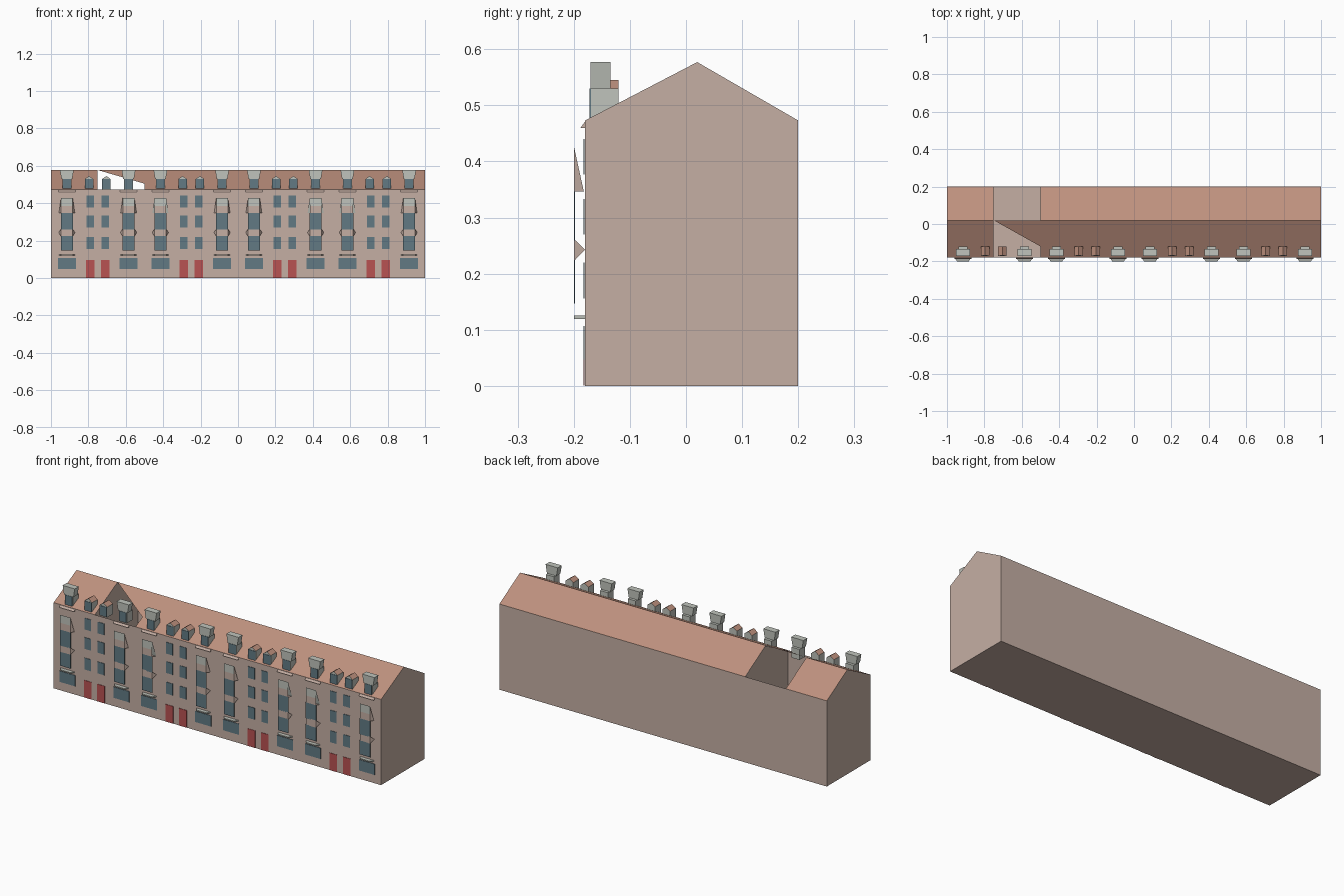
import bpy, bmesh

if "Cube" in bpy.data.objects:
    bpy.data.objects.remove(bpy.data.objects["Cube"])

def material(name, r, g, b):
    lin = [((c / 255 + 0.055) / 1.055) ** 2.4 for c in (r, g, b)]
    m = bpy.data.materials.new(name)
    m.diffuse_color = (*lin, 1)
    m.use_nodes = True
    m.node_tree.nodes["Principled BSDF"].inputs["Base Color"].default_value = m.diffuse_color
    return m

WALL = material("pale_wall", 197, 175, 164)
ROOF = material("clay_roof", 190, 145, 126)
STONE = material("grey_stone", 192, 196, 188)
GLASS = material("window_slate", 98, 122, 132)
DOOR = material("red_door", 184, 82, 82)

def mesh(name, verts, faces, mats, indices=None, fix=True):
    me = bpy.data.meshes.new(name)
    me.from_pydata(verts, [], faces)
    for m in mats:
        me.materials.append(m)
    for p, i in zip(me.polygons, indices or [0] * len(faces)):
        p.material_index = i
    if fix:
        bm = bmesh.new()
        bm.from_mesh(me)
        bmesh.ops.recalc_face_normals(bm, faces=bm.faces)
        bm.to_mesh(me)
        bm.free()
    ob = bpy.data.objects.new(name, me)
    bpy.context.collection.objects.link(ob)
    return ob

def prism(name, a, b, mats, indices=None):
    """Solid between two matching outlines; faces are cap a, cap b, then sides."""
    n = len(a)
    faces = [tuple(range(n)), tuple(range(n, 2 * n))]
    faces += [(i, (i + 1) % n, n + (i + 1) % n, n + i) for i in range(n)]
    return mesh(name, list(a) + list(b), faces, mats, indices)

def box(name, x0, x1, y0, y1, z0, z1, mat):
    rect = [(x0, z0), (x1, z0), (x1, z1), (x0, z1)]
    return prism(name, [(x, y0, z) for x, z in rect], [(x, y1, z) for x, z in rect], [mat])

def plate(name, x, half, z0, z1, mat, y=-0.1805):
    return box(name, x - half, x + half, y - 0.0025, y, z0, z1, mat)

FRONT, BACK, RIDGE = -0.18, 0.20, 0.02
EAVE, TOP = 0.473, 0.577

def roof_z(y):
    return EAVE + (TOP - EAVE) * (y - FRONT) / (RIDGE - FRONT)

# Outer walls with gable ends, open under the roof
section = [(FRONT, 0), (BACK, 0), (BACK, EAVE), (RIDGE, TOP), (FRONT, EAVE)]
mesh("walls", [(x, y, z) for x in (-1, 1) for y, z in section],
     [(4, 3, 2, 1, 0), (5, 6, 7, 8, 9), (0, 1, 6, 5), (1, 2, 7, 6), (4, 0, 5, 9)],
     [WALL], fix=False)

# Party walls either side of the open house
for x in (-0.753, -0.497):
    inner = [(y * 0.99, max(z - 0.003, 0.003)) for y, z in section]
    prism("party_wall", [(x - 0.002, y, z) for y, z in inner],
          [(x + 0.002, y, z) for y, z in inner], [WALL])

# Roof slopes, one pair for each house; the second house is left partly open
for i in range(8):
    x0, x1 = -1 + i * 0.25, -0.75 + i * 0.25
    if i == 1:
        mesh("broken_roof", [(x0, RIDGE, TOP), (x1, -0.12, roof_z(-0.12)), (x1, RIDGE, TOP)],
             [(0, 1, 2)], [ROOF], fix=False)
        continue
    mesh("roof", [(x, y, z) for x in (x0, x1) for y, z in
                  ((FRONT, EAVE), (RIDGE, TOP), (BACK, EAVE))],
         [(0, 3, 4, 1), (1, 4, 5, 2)], [ROOF], fix=False)

def bay(x, sides):
    # Ground floor window and the ledge above it
    plate("ground_window", x, 0.048, 0.047, 0.107, GLASS)
    outline = [(-0.043, FRONT), (-0.03, -0.2), (0.03, -0.2), (0.043, FRONT)]
    prism("bay_ledge", [(x + u, y, 0.119) for u, y in outline],
          [(x + u, y, 0.125) for u, y in outline], [STONE])
    # Tall bay windows
    for z0, z1 in ((0.147, 0.224), (0.258, 0.346)):
        plate("bay_window", x, 0.032, z0, z1, GLASS, y=-0.1975)
    # Wedge balcony between the windows
    mesh("balcony", [(x - 0.031, -0.2, 0.262), (x + 0.031, -0.2, 0.262),
                     (x + 0.031, -0.2, 0.222), (x - 0.031, -0.2, 0.222),
                     (x - 0.044, FRONT, 0.243), (x + 0.044, FRONT, 0.243)],
         [(0, 1, 2, 3), (0, 4, 5, 1), (3, 2, 5, 4), (0, 3, 4), (1, 5, 2)], [WALL])
    # Hood: split front panel, sloping stone back, optional side cheeks
    faces = [(0, 1, 3, 2), (2, 3, 5, 4), (0, 6, 7, 1), (4, 5, 7, 6)]
    index = [1, 0, 1, 0]
    if sides:
        faces += [(0, 2, 4, 6), (1, 7, 5, 3)]
        index += [0, 0]
    verts = [(x + s * 0.031, -0.2, z) for z in (0.428, 0.384, 0.346) for s in (-1, 1)]
    verts += [(x + s * 0.043, FRONT - 0.002, 0.346) for s in (-1, 1)]
    mesh("bay_hood", verts, faces, [WALL, STONE], index)
    # Small ledge under the eave
    tri = [(FRONT, EAVE - 0.002), (-0.188, 0.46), (FRONT, 0.46)]
    prism("eave_ledge", [(x - 0.045, y, z) for y, z in tri],
          [(x + 0.045, y, z) for y, z in tri], [WALL])
    # Bay dormer with a flared stone head
    box("bay_dormer", x - 0.024, x + 0.024, -0.169, -0.12, 0.472, 0.53, STONE)
    plate("bay_dormer_window", x, 0.022, 0.476, 0.53, GLASS, y=-0.1692)
    head = [(-0.029, 0.53), (0.029, 0.53), (0.037, TOP), (-0.037, TOP)]
    prism("dormer_head", [(x + u, -0.17, z) for u, z in head],
          [(x + u, -0.135, z) for u, z in head], [STONE])

def entrance(x, s):
    # Door, stair windows and gabled dormer on one side of a party line
    plate("door", x + s * 0.041, 0.023, 0.001, 0.096, DOOR)
    for z0, z1 in ((0.156, 0.22), (0.27, 0.333), (0.377, 0.44)):
        plate("stair_window", x + s * 0.041, 0.02, z0, z1, GLASS)
    d = x + s * 0.046
    gable = [(-0.023, 0.472), (0.023, 0.472), (0.023, 0.529), (0, 0.545), (-0.023, 0.529)]
    prism("small_dormer", [(d + u, -0.169, z) for u, z in gable],
          [(d + u, -0.12, z) for u, z in gable], [STONE, ROOF],
          [0, 0, 0, 0, 1, 1, 0])
    plate("small_dormer_window", d, 0.022, 0.476, 0.528, GLASS, y=-0.1692)

# Mirrored pairs of houses along the terrace
for pair in (-0.75, -0.25, 0.25, 0.75):
    for s in (-1, 1):
        entrance(pair, s)
        bx = round(pair + s * 0.165, 3)
        bay(bx, bx not in (-0.415, 0.415, 0.585))
